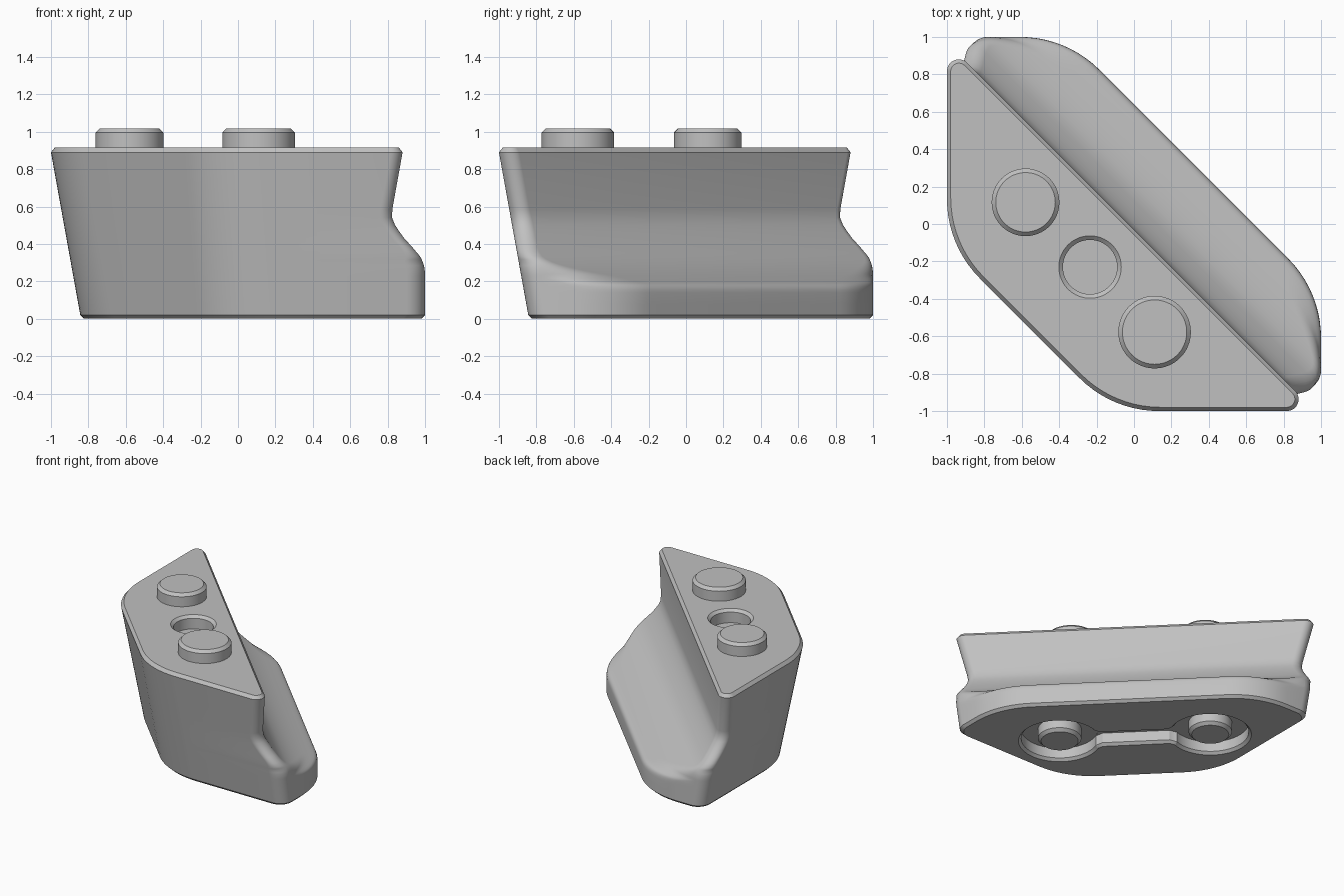
import bpy, bmesh, math
from mathutils import Vector, Matrix

if "Cube" in bpy.data.objects:
    bpy.data.objects.remove(bpy.data.objects["Cube"])

grey = bpy.data.materials.new("grey")
grey.diffuse_color = (0.53, 0.53, 0.53, 1)
grey.use_nodes = True
grey.node_tree.nodes["Principled BSDF"].inputs["Base Color"].default_value = grey.diffuse_color
R2 = math.sqrt(2)


def make_object(name, bm):
    bmesh.ops.recalc_face_normals(bm, faces=bm.faces)
    mesh = bpy.data.meshes.new(name)
    bm.to_mesh(mesh)
    bm.free()
    mesh.materials.append(grey)
    ob = bpy.data.objects.new(name, mesh)
    bpy.context.collection.objects.link(ob)
    return ob


def loft(name, rings):
    """Skin a stack of equal-length rings and cap both ends."""
    bm = bmesh.new()
    rows = [[bm.verts.new(p) for p in ring] for ring in rings]
    n = len(rows[0])
    for low, high in zip(rows, rows[1:]):
        for i in range(n):
            j = (i + 1) % n
            bm.faces.new((low[i], low[j], high[j], high[i]))
    bm.faces.new(rows[0][::-1])
    bm.faces.new(rows[-1])
    return make_object(name, bm)


def lathe(name, x, y, profile, n=64):
    """Solid of revolution from (radius, height) points."""
    return loft(name, [[(x + r * math.cos(math.tau * i / n), y + r * math.sin(math.tau * i / n), z)
                        for i in range(n)] for r, z in profile])


def fillet(prev, p, nxt, r, steps=10):
    """Arc points rounding the corner p."""
    d1, d2 = (prev - p).normalized(), (nxt - p).normalized()
    half = d1.angle(d2) / 2
    centre = p + (d1 + d2).normalized() * (r / math.sin(half))
    start = p + d1 * (r / math.tan(half)) - centre
    sweep = math.pi - 2 * half
    return [centre + Matrix.Rotation(sweep * i / steps, 2) @ start for i in range(steps + 1)]


def section(z, s, x, inset=0.0):
    """Outline at height z: s = back diagonal (x + y), x = outer end limit."""
    a = 1 - 0.18 * (0.89 - min(max(z, 0.02), 0.89))
    d = 1.115 - (1 - a) * R2
    a, x, s, d = a - inset, x - inset, s - inset * R2, d - inset * R2
    edge = s - x + a
    r_end = min(0.1, 0.7 * edge)
    r_back = min(0.6, (edge - r_end) / math.tan(math.pi / 8) * 0.999)
    corners = [(x, -a), (x, s - x), (s - x, x), (-a, x), (-a, a - d), (a - d, -a)]
    radii = [r_end, r_back, r_back, r_end, 0.6, 0.6]
    pts = [Vector(c) for c in corners]
    out = []
    for i in range(6):
        out += fillet(pts[i - 1], pts[i], pts[(i + 1) % 6], radii[i])
    return [(p.x, p.y, z) for p in out]


# Body: height, back diagonal, end limit
levels = [(0.02, 0.64, 1), (0.08, 0.64, 1), (0.14, 0.64, 1), (0.157, 0.637, 1),
          (0.172, 0.629, 1), (0.184, 0.613, 1), (0.192, 0.59, 1), (0.202, 0.55, 1),
          (0.215, 0.502, 1), (0.228, 0.455, 1), (0.24, 0.413, 1), (0.255, 0.365, 0.999),
          (0.27, 0.321, 0.997), (0.285, 0.282, 0.994), (0.3, 0.247, 0.989),
          (0.317, 0.212, 0.982), (0.334, 0.182, 0.973), (0.36, 0.145, 0.951),
          (0.38, 0.121, 0.934), (0.4, 0.099, 0.916), (0.43, 0.066, 0.889), (0.465, 0.034, 0.863),
          (0.5, 0.004, 0.84), (0.54, -0.02, 0.824), (0.585, -0.03, 0.825), (0.89, -0.03, 0.88)]
body = loft("body", [section(0, 0.64, 1, 0.02)] + [section(*l) for l in levels]
            + [section(0.915, -0.03, 0.88, 0.02)])

# Cutters: top socket, two bottom recesses and the slot joining them
V = 0.55 / R2
U = -0.08 / R2
ends = [(U + V, U - V), (U - V, U + V)]
cutters = [lathe("socket_cutter", -0.235, -0.23,
                 [(0.145, 0.81), (0.145, 0.895), (0.167, 0.915), (0.167, 0.96)])]
for x, y in ends:
    cutters.append(lathe("recess_cutter", x, y,
                         [(0.3, -0.05), (0.3, 0), (0.28, 0.02), (0.28, 0.1)]))


def slot_ring(width, z):
    """Slot outline, flared where it meets the recesses."""
    along, across = Vector((1, -1)) / R2, Vector((1, 1)) / R2
    c = Vector((U, U))
    half = [(-0.4, 0.04), (-0.29, 0.03), (-0.245, 0), (0.245, 0), (0.29, 0.03), (0.4, 0.04)]
    pts = [(v, -width / 2 - f) for v, f in half] + [(v, width / 2 + f) for v, f in half[::-1]]
    return [(*(c + along * v + across * u), z) for v, u in pts]


cutters.append(loft("slot_cutter", [slot_ring(0.21, -0.05), slot_ring(0.21, 0),
                                    slot_ring(0.17, 0.02), slot_ring(0.17, 0.0995)]))
for cutter in cutters:
    mod = body.modifiers.new("cut", 'BOOLEAN')
    mod.operation, mod.solver, mod.object = 'DIFFERENCE', 'EXACT', cutter
    bpy.context.view_layer.objects.active = body
    bpy.ops.object.modifier_apply(modifier=mod.name)
for cutter in cutters:
    bpy.data.objects.remove(cutter)

# Studs on top
parts = [body]
for name, x, y, r in (("left_stud", -0.58, 0.116, 0.181), ("right_stud", 0.11, -0.578, 0.194)):
    parts.append(lathe(name, x, y, [(r, 0.9), (r, 0.995), (r - 0.022, 1.017)]))

# Posts inside the bottom recesses
for name, (x, y) in zip(("right_post", "left_post"), ends):
    parts.append(lathe(name, x, y, [(0.135, 0), (0.158, 0.022), (0.158, 0.12)]))

for ob in parts:
    bpy.ops.object.select_all(action='DESELECT')
    ob.select_set(True)
    bpy.context.view_layer.objects.active = ob
    bpy.ops.object.shade_smooth_by_angle(angle=math.radians(30))
